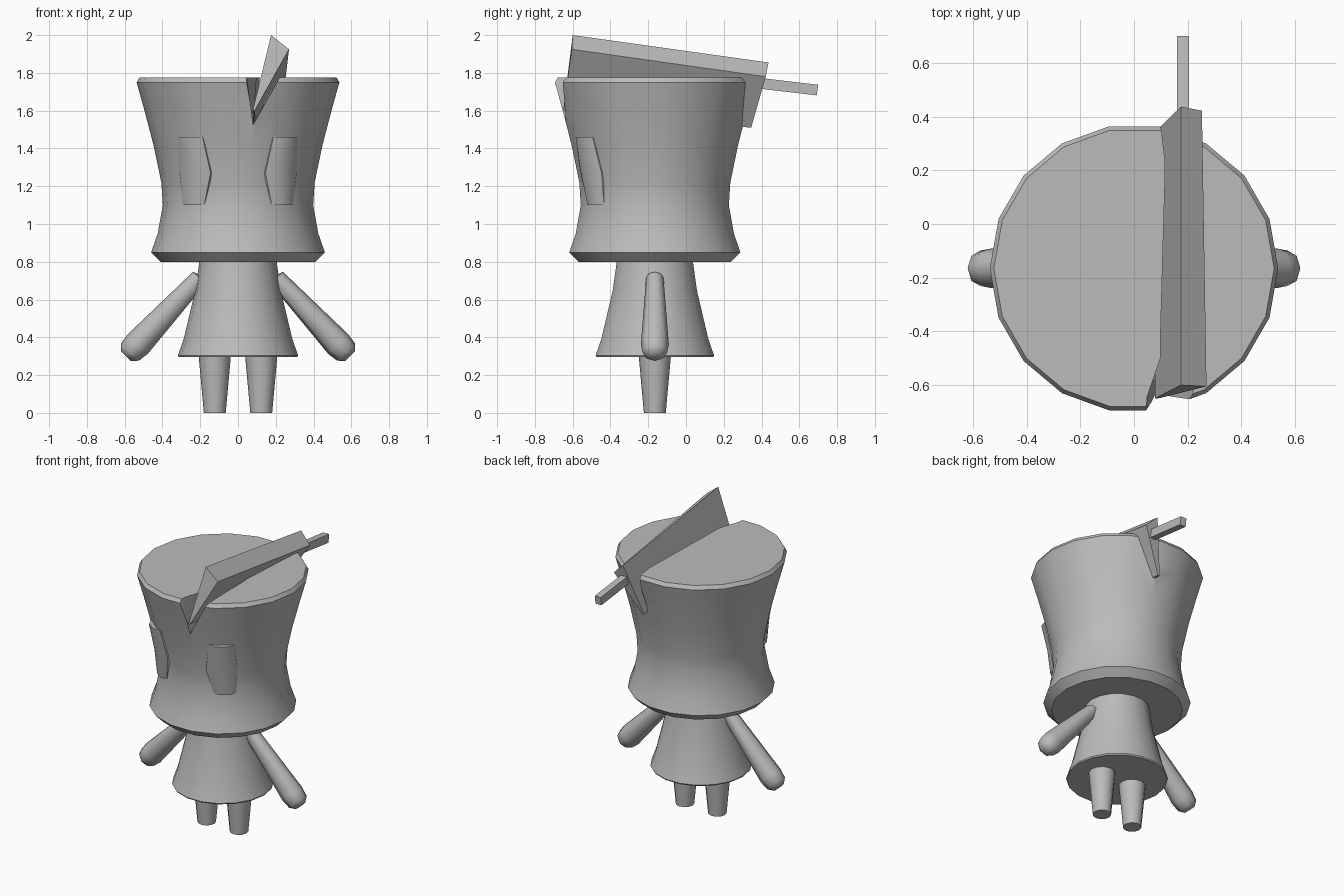
import bpy, bmesh, math
from mathutils import Vector

if "Cube" in bpy.data.objects:
    bpy.data.objects.remove(bpy.data.objects["Cube"])

CY = -0.165  # y of the figure's axis
grey = bpy.data.materials.new("plain_grey")
grey.diffuse_color = (0.5, 0.5, 0.5, 1)
grey.use_nodes = True
grey.node_tree.nodes["Principled BSDF"].inputs["Base Color"].default_value = grey.diffuse_color


def loft(name, rings, angle=40):
    """Skin a list of equal-length point rings, cap both ends."""
    bm = bmesh.new()
    vs = [[bm.verts.new(p) for p in r] for r in rings]
    n = len(vs[0])
    for a, b in zip(vs, vs[1:]):
        for i in range(n):
            j = (i + 1) % n
            bm.faces.new((a[i], a[j], b[j], b[i]))
    bm.faces.new(vs[0][::-1])
    bm.faces.new(vs[-1])
    bmesh.ops.recalc_face_normals(bm, faces=bm.faces)
    me = bpy.data.meshes.new(name)
    bm.to_mesh(me)
    bm.free()
    me.materials.append(grey)
    ob = bpy.data.objects.new(name, me)
    bpy.context.collection.objects.link(ob)
    shade(ob, angle)
    return ob


def shade(ob, angle):
    bpy.ops.object.select_all(action='DESELECT')
    ob.select_set(True)
    bpy.context.view_layer.objects.active = ob
    bpy.ops.object.shade_smooth_by_angle(angle=math.radians(angle))


def turned(name, profile, x=0.0, sides=18, angle=40):
    """Upright turned shape from (radius, z) pairs."""
    t = [2 * math.pi * i / sides for i in range(sides)]
    return loft(name, [[(x + r * math.cos(a), CY + r * math.sin(a), z) for a in t]
                       for r, z in profile], angle)


# Head: flared drum with a split running front to back
head = turned("head", [(0.41, 0.80), (0.46, 0.85), (0.425, 0.95), (0.398, 1.10),
                       (0.406, 1.22), (0.448, 1.42), (0.495, 1.60),
                       (0.537, 1.75), (0.522, 1.775)])
split = [(-0.80, 0.02, 0.24), (-0.66, 0.045, 0.235), (-0.50, 0.10, 0.23),
         (0.20, 0.12, 0.22), (0.50, 0.085, 0.22)]
cutter = loft("split_cutter", [[(l, y, 1.80), (0.08, y, 1.525), (r, y, 1.80)]
                               for y, l, r in split])
cutter.hide_render = True
mod = head.modifiers.new("split", 'BOOLEAN')
mod.operation = 'DIFFERENCE'
mod.solver = 'EXACT'
mod.object = cutter
bpy.context.view_layer.objects.active = head
bpy.ops.object.modifier_apply(modifier="split")
bpy.data.objects.remove(cutter)
shade(head, 40)

# Body and legs
turned("body", [(0.314, 0.297), (0.318, 0.305), (0.288, 0.39),
                (0.226, 0.65), (0.202, 0.82)])
for side, s in (("left", -1), ("right", 1)):
    turned(side + "_leg", [(0.058, 0.0), (0.086, 0.31)], s * 0.123, 12)

    # Arm: tapered limb ending in a rounded hand
    rings = []
    axis = Vector((0.69, 0, -0.72)).normalized()
    up = Vector((0.72, 0, 0.69)).normalized()
    for x, z, r in ((0.16, 0.70, 0.03), (0.205, 0.715, 0.046), (0.53, 0.365, 0.074),
                    (0.572, 0.322, 0.066), (0.593, 0.30, 0.036)):
        ring = []
        for i in range(8):
            a = math.pi / 4 * i
            p = Vector((x, CY, z)) + r * (math.cos(a) * up + math.sin(a) * Vector((0, 1, 0)))
            ring.append((s * p.x, p.y, p.z))
        rings.append(ring)
    loft(side + "_arm", rings, 50)

    # Eye: shallow barrel set into the head
    rings = []
    for z, r, hw, deg in ((1.10, 0.398, 0.07, 37), (1.27, 0.416, 0.10, 34),
                          (1.46, 0.458, 0.077, 34)):
        t = math.radians(deg)
        out = Vector((math.sin(t), -math.cos(t), 0))
        tan = Vector((math.cos(t), math.sin(t), 0))
        ring = []
        for w, d in ((-1, -0.06), (-1, -0.008), (-0.5, 0.022), (0.5, 0.022),
                     (1, -0.008), (1, -0.06)):
            p = out * (r + d) + tan * hw * w
            ring.append((s * p.x, CY + p.y, z))
        rings.append(ring)
    loft(side + "_eye", rings, 40)

# Blade: leaning wedge buried in the split
loft("blade", [[(0.175, -0.60, 2.0), (0.27, -0.605, 1.925), (0.088, -0.65, 1.60), (0.078, -0.65, 1.60)],
               [(0.175, 0.437, 1.855), (0.253, 0.422, 1.78), (0.095, 0.345, 1.51), (0.08, 0.345, 1.51)]], 20)

# Handle
loft("handle", [[(0.16, y, z), (0.205, y, z), (0.205, y - 0.008, z - 0.056), (0.16, y - 0.008, z - 0.056)]
                for y, z in ((0.36, 1.777), (0.70, 1.737))], 20)
